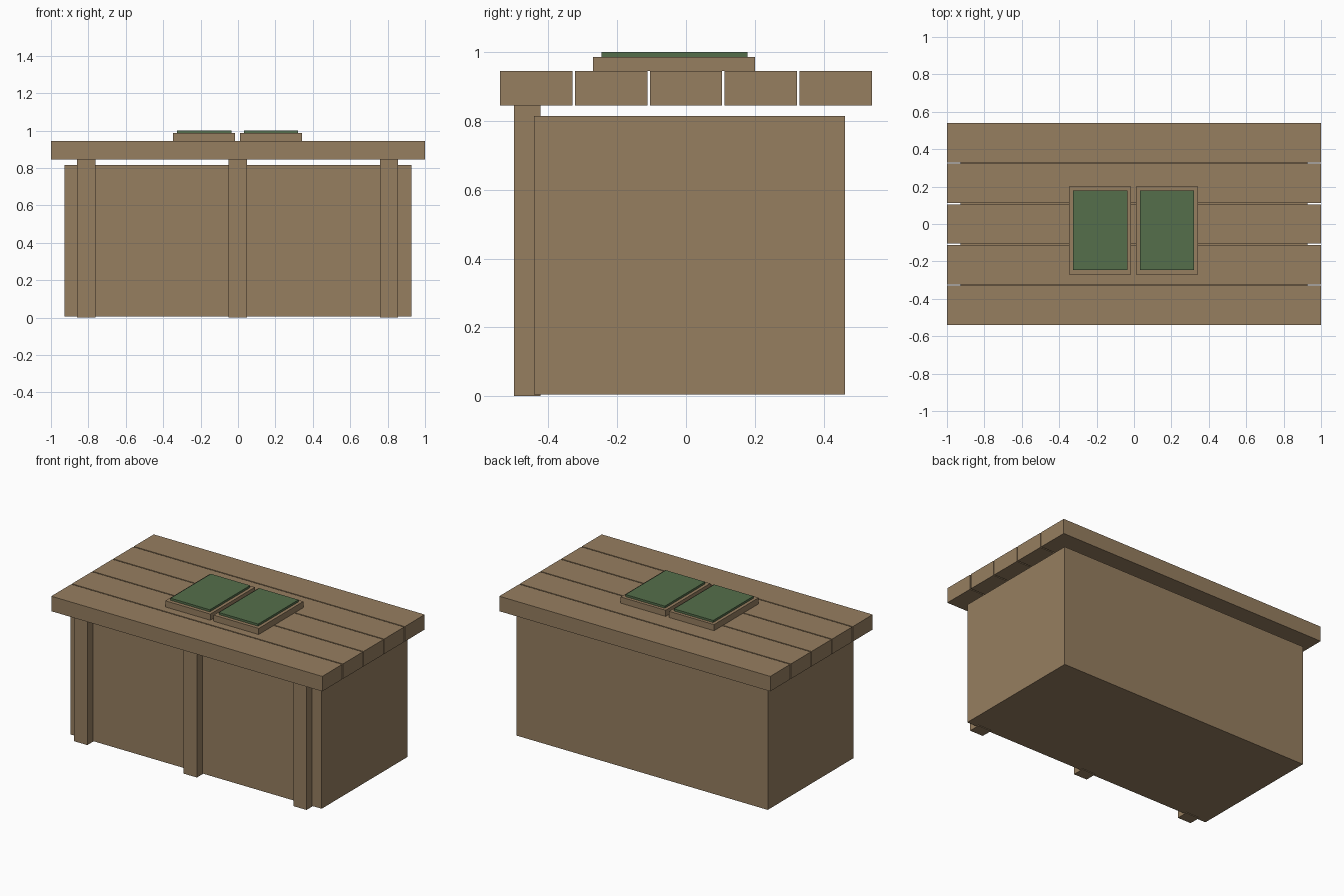
import bpy
import bmesh
from mathutils import Vector

cube = bpy.data.objects.get("Cube")
if cube:
    bpy.data.objects.remove(cube, do_unlink=True)


def make_material(name, rgb):
    mat = bpy.data.materials.new(name)
    mat.use_nodes = True
    colour = (*rgb, 1.0)
    mat.diffuse_color = colour
    mat.node_tree.nodes["Principled BSDF"].inputs["Base Color"].default_value = colour
    return mat


wood = make_material("brown_wood", (0.305, 0.209, 0.117))
green = make_material("green_felt", (0.089, 0.156, 0.07))


def box(name, xs, ys, zs, mat):
    """Flat-shaded box spanning the given (low, high) ranges."""
    low, high = (Vector(c) for c in zip(xs, ys, zs))
    size = high - low
    bm = bmesh.new()
    bmesh.ops.create_cube(bm, size=1)
    for v in bm.verts:
        v.co = Vector(a * b for a, b in zip(v.co, size))
    mesh = bpy.data.meshes.new(name)
    bm.to_mesh(mesh)
    bm.free()
    mesh.materials.append(mat)
    obj = bpy.data.objects.new(name, mesh)
    obj.location = (low + high) / 2
    bpy.context.collection.objects.link(obj)
    return obj


# Counter body
box("counter_body", (-0.927, 0.927), (-0.442, 0.462), (0.005, 0.815), wood)

# Front posts carrying the top
for side, x in (("right", -0.811), ("middle", -0.002), ("left", 0.807)):
    box(f"front_post_{side}", (x - 0.049, x + 0.049), (-0.5, -0.423), (0, 0.845), wood)

# Five top planks with narrow gaps
pitch, half = 0.2175, 0.105
for i in range(5):
    y = (i - 2) * pitch
    box(f"top_plank_{i + 1}", (-1, 1), (y - half, y + half), (0.845, 0.945), wood)

# Two boards with green panels
for side, x in (("right", -0.181), ("left", 0.176)):
    box(f"board_{side}", (x - 0.166, x + 0.166), (-0.27, 0.2), (0.945, 0.986), wood)
    box(f"green_panel_{side}", (x - 0.145, x + 0.145), (-0.246, 0.179), (0.986, 1.0), green)
